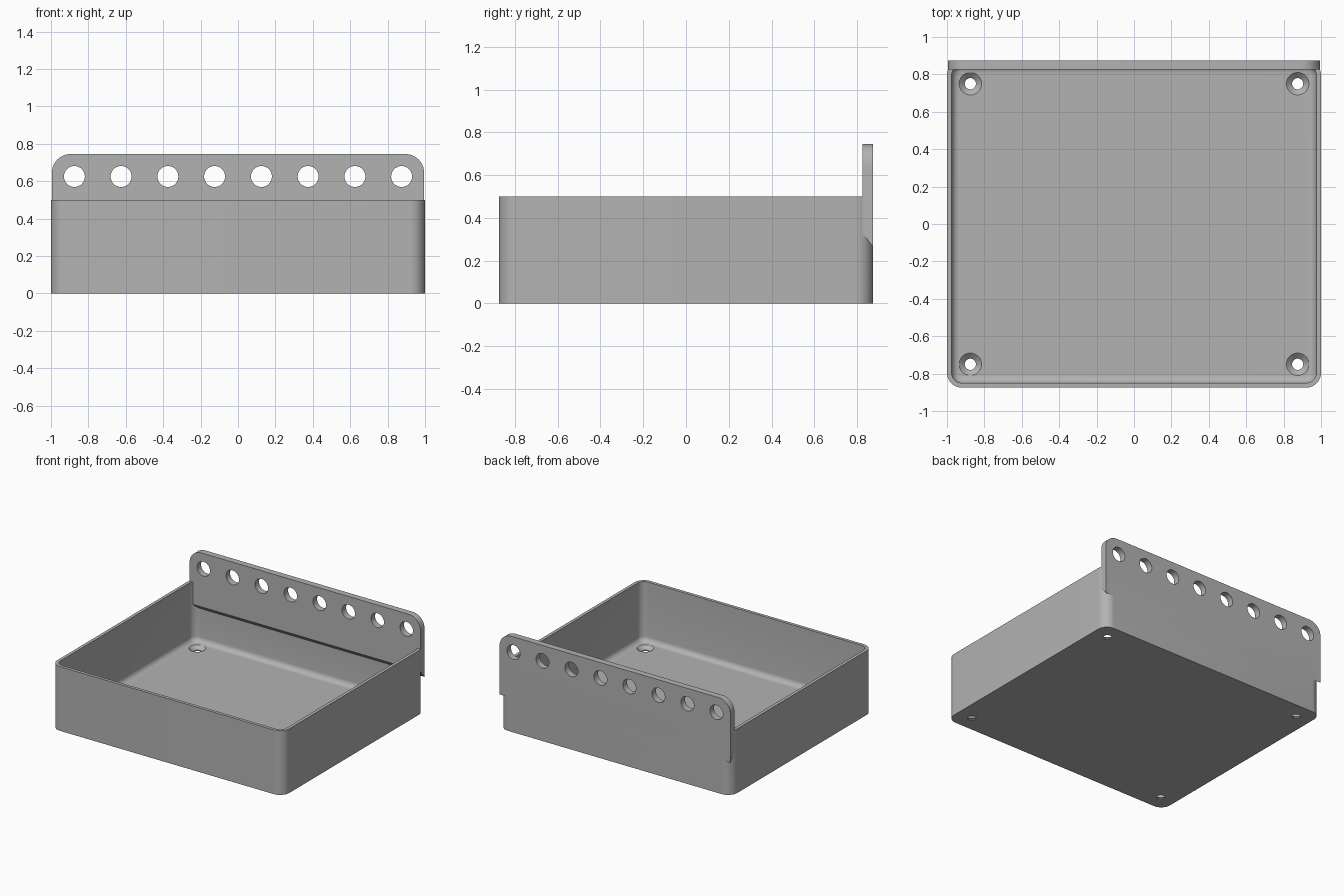
import bpy, bmesh
from math import pi, cos, sin

if "Cube" in bpy.data.objects:
    bpy.data.objects.remove(bpy.data.objects["Cube"])

HALF_X, HALF_Y, HEIGHT = 1.0, 0.875, 0.5
WALL, FLOOR, CORNER, FILLET = 0.025, 0.035, 0.08, 0.04

grey = bpy.data.materials.new("plain grey")
grey.use_nodes = True
grey.diffuse_color = (0.45, 0.45, 0.45, 1)
grey.node_tree.nodes["Principled BSDF"].inputs["Base Color"].default_value = grey.diffuse_color


def make_object(name, bm):
    bmesh.ops.recalc_face_normals(bm, faces=bm.faces)
    mesh = bpy.data.meshes.new(name)
    bm.to_mesh(mesh)
    bm.free()
    mesh.materials.append(grey)
    obj = bpy.data.objects.new(name, mesh)
    bpy.context.collection.objects.link(obj)
    return obj


def arc(cx, cy, r, start, steps=10):
    angles = [start + pi / 2 * i / steps for i in range(steps + 1)]
    return [(cx + r * cos(a), cy + r * sin(a)) for a in angles]


def rounded_rect(inset):
    r = max(CORNER - inset, 0.01)
    x, y = HALF_X - inset - r, HALF_Y - inset - r
    corners = [(x, y), (-x, y), (-x, -y), (x, -y)]
    return [p for i, (cx, cy) in enumerate(corners) for p in arc(cx, cy, r, i * pi / 2)]


def loft(name, rings):
    """Skin a stack of equal-length rings of 3D points and cap both ends."""
    bm = bmesh.new()
    loops = [[bm.verts.new(p) for p in ring] for ring in rings]
    for a, b in zip(loops, loops[1:]):
        for i in range(len(a)):
            j = (i + 1) % len(a)
            bm.faces.new((a[i], a[j], b[j], b[i]))
    bm.faces.new(loops[0][::-1])
    bm.faces.new(loops[-1])
    return make_object(name, bm)


def drill(name, profile, place):
    """Turned cutter from (radius, distance) pairs."""
    turns = [2 * pi * i / 40 for i in range(40)]
    return loft(name, [[place(r * cos(a), r * sin(a), d) for a in turns] for r, d in profile])


def combine(target, other, operation):
    other.hide_render = True
    mod = target.modifiers.new(other.name, "BOOLEAN")
    mod.object, mod.operation, mod.solver = other, operation, "EXACT"
    bpy.context.view_layer.objects.active = target
    bpy.ops.object.modifier_apply(modifier=mod.name)
    bpy.data.objects.remove(other)


# Open tray: outside wall, rim, inside wall, then the floor fillet
section = [(0, 0), (0, HEIGHT), (WALL, HEIGHT)]
section += [(WALL + FILLET * (1 - cos(t)), FLOOR + FILLET * (1 - sin(t)))
            for t in (pi / 2 * i / 6 for i in range(7))]
tray = loft("tray", [[(x, y, z) for x, y in rounded_rect(inset)] for inset, z in section])

# Back panel with round top corners and a sloping underside
PANEL_X, PANEL_TOP, PANEL_R = 0.995, 0.745, 0.1
top = arc(PANEL_X - PANEL_R, PANEL_TOP - PANEL_R, PANEL_R, 0)
top += arc(PANEL_R - PANEL_X, PANEL_TOP - PANEL_R, PANEL_R, pi / 2)
panel = loft("panel", [[(x, y, z) for x, z in top + [(-PANEL_X, low), (PANEL_X, low)]]
                       for y, low in ((0.825, 0.325), (HALF_Y, 0.265))])

# Row of hanging holes
for i in range(8):
    px = -0.875 + 0.25 * i
    combine(panel, drill("hole_cutter", [(0.056, 0.7), (0.056, 1)],
                         lambda u, v, d: (px + u, d, 0.625 + v)), "DIFFERENCE")

# Countersunk screw holes in the floor
for sx in (-1, 1):
    for sy in (-1, 1):
        combine(tray, drill("screw_cutter", [(0.03, -0.1), (0.03, 0.008), (0.06, FLOOR), (0.06, 0.1)],
                            lambda u, v, d: (sx * 0.875 + u, sy * 0.75 + v, d)), "DIFFERENCE")

combine(tray, panel, "UNION")
tray.name = "tray_with_back_panel"

bpy.ops.object.select_all(action="DESELECT")
tray.select_set(True)
bpy.context.view_layer.objects.active = tray
bpy.ops.object.shade_smooth_by_angle(angle=pi / 6)
